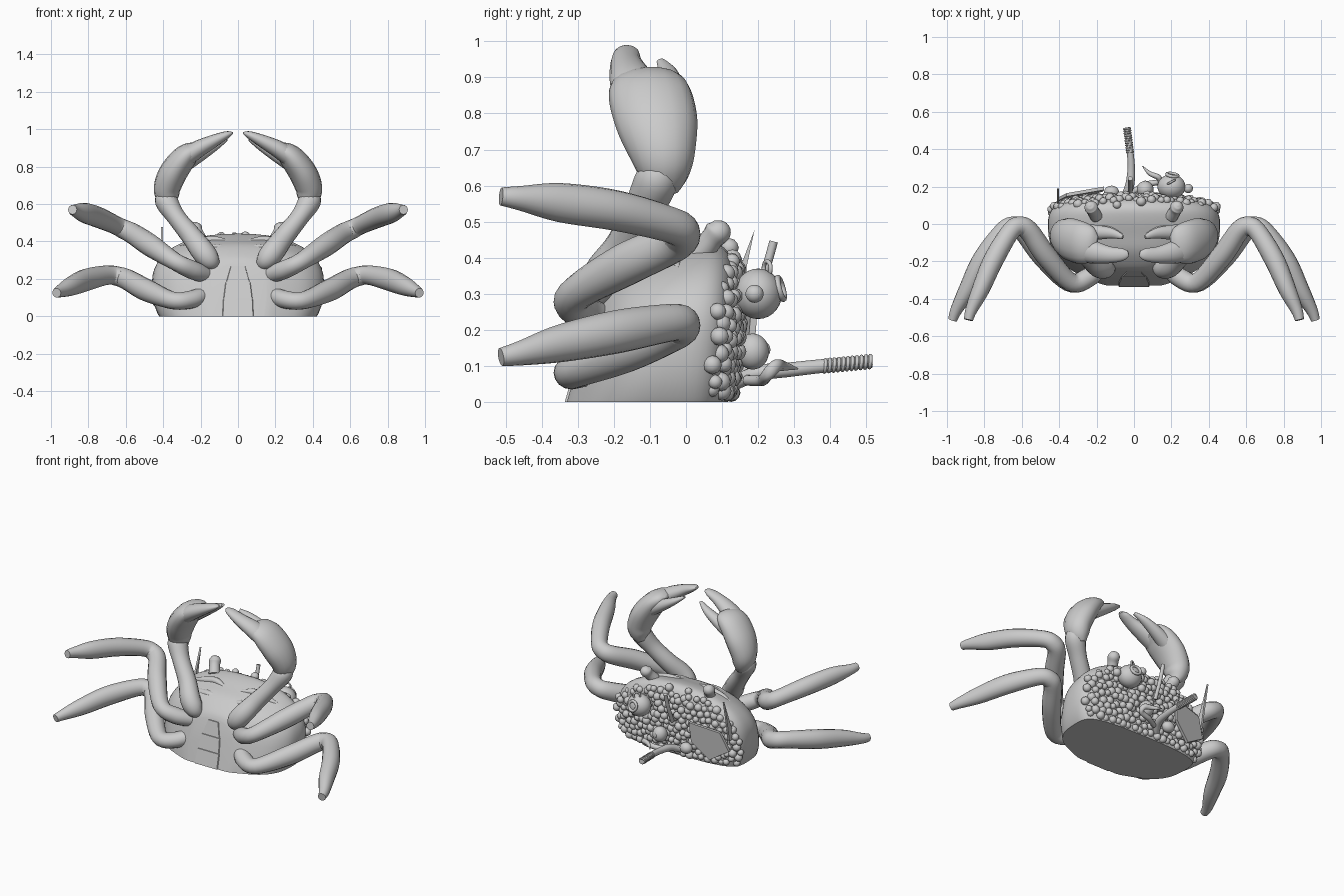
import bpy, bmesh, math, random
from mathutils import Vector, Matrix
random.seed(4)


def finish(name, bm, angle=60):
    bmesh.ops.recalc_face_normals(bm, faces=bm.faces)
    me = bpy.data.meshes.new(name)
    bm.to_mesh(me)
    bm.free()
    ob = bpy.data.objects.new(name, me)
    bpy.context.collection.objects.link(ob)
    bpy.ops.object.select_all(action='DESELECT')
    ob.select_set(True)
    bpy.context.view_layer.objects.active = ob
    bpy.ops.object.shade_smooth_by_angle(angle=math.radians(angle))
    return ob


def smooth_rows(rows, steps):
    """Catmull-Rom interpolation of any tuples."""
    out, n = [], len(rows)
    for i in range(n - 1):
        p = [rows[max(0, min(n - 1, i + k))] for k in (-1, 0, 1, 2)]
        for s in range(steps):
            t = s / steps
            out.append([0.5 * (2 * b + (c - a) * t + (2 * a - 5 * b + 4 * c - d) * t * t
                               + (3 * b - a - 3 * c + d) * t ** 3) for a, b, c, d in zip(*p)])
    return out + [list(rows[-1])]


def skin(bm, rings):
    loops = [[bm.verts.new(p) for p in r] for r in rings]
    n = len(loops[0])
    for a, b in zip(loops, loops[1:]):
        for j in range(n):
            bm.faces.new((a[j], a[(j + 1) % n], b[(j + 1) % n], b[j]))
    bm.faces.new(loops[0])
    bm.faces.new(loops[-1])


def tube(name, rows, ref, side=1, steps=6, n=16):
    """Rows are x, y, z, radius across, radius along ref."""
    rows = smooth_rows(rows, steps)
    pts = [Vector((r[0] * side, r[1], r[2])) for r in rows]
    rings = []
    for i, p in enumerate(pts):
        t = (pts[min(i + 1, len(pts) - 1)] - pts[max(i - 1, 0)]).normalized()
        u = t.cross(Vector(ref)).normalized()
        v = u.cross(t)
        ra, rb = rows[i][3], rows[i][4]
        rings.append([p + u * ra * math.cos(a) + v * rb * math.sin(a)
                      for a in (2 * math.pi * j / n for j in range(n))])
    bm = bmesh.new()
    skin(bm, rings)
    return finish(name, bm)


def ball(name, loc, scale, rot=(0, 0, 0)):
    bm = bmesh.new()
    m = (Matrix.Translation(loc) @ Matrix.Rotation(rot[2], 4, 'Z') @ Matrix.Rotation(rot[1], 4, 'Y')
         @ Matrix.Rotation(rot[0], 4, 'X') @ Matrix.Diagonal((*scale, 1)))
    bmesh.ops.create_uvsphere(bm, u_segments=24, v_segments=14, radius=1, matrix=m)
    return finish(name, bm)


def ring(name, loc, major, minor, rot):
    bpy.ops.mesh.primitive_torus_add(location=loc, rotation=rot, major_radius=major, minor_radius=minor,
                                     major_segments=24, minor_segments=8)
    bpy.context.object.name = name
    bpy.ops.object.shade_smooth()


# Body: oval sections from belly to back, sliced flat on the ground
sections = [(-.33, .15, .11, .33, .28), (-.315, .21, .15, .34, .28), (-.25, .36, .21, .35, .27),
            (-.16, .44, .24, .35, .24), (-.05, .46, .265, .35, .16), (.04, .45, .27, .35, .1),
            (.085, .40, .235, .32, .1), (.11, .28, .16, .25, .1), (.12, .1, .06, .1, .1)]
rings = []
for y, rx, up, down, tilt in smooth_rows(sections, 4):
    loop = []
    for j in range(48):
        a = 2 * math.pi * j / 48
        c, s = math.cos(a), math.sin(a)
        x = rx * math.copysign(abs(c) ** .85, c)
        z = .17 + (up if s > 0 else down) * math.copysign(abs(s) ** .85, s)
        loop.append((x, y + tilt * z, z))
    rings.append(loop)
bm = bmesh.new()
skin(bm, rings)
cut = bmesh.ops.bisect_plane(bm, geom=bm.verts[:] + bm.edges[:] + bm.faces[:],
                             plane_co=(0, 0, 0), plane_no=(0, 0, -1), clear_outer=True)
edges = [e for e in cut['geom_cut'] if isinstance(e, bmesh.types.BMEdge)]
bmesh.ops.holes_fill(bm, edges=edges, sides=0)
finish("body_shell", bm, 45)

# Belly flap: raised arch with segments
for i, (z0, z1, w0, w1) in enumerate([(0, .09, .1, .095), (.095, .18, .093, .08), (.185, .27, .075, .045)]):
    bm = bmesh.new()
    loops = []
    for z, w in ((z0, w0), (z1, w1)):
        y = -.33 + .28 * z
        loops.append([(-w, y + .03, z), (-w * .8, y - .006, z), (w * .8, y - .006, z), (w, y + .03, z)])
    skin(bm, loops)
    finish("belly_flap", bm, 30)

for s in (-1, 1):
    # Eyes and brow ridges
    tube("eye", [(.2, .04, .41, .035, .035), (.22, .07, .45, .032, .032), (.23, .09, .475, .036, .036),
                 (.235, .098, .495, .022, .022), (.236, .1, .502, .004, .004)], (1, 0, 0), s)
    tube("brow_ridge", [(.05, -.06, .40, .008, .008), (.14, -.03, .41, .022, .02),
                        (.24, -.03, .39, .02, .018), (.31, -.02, .37, .006, .006)], (0, 0, 1), s)
    tube("mouth_ridge", [(.04, -.13, .36, .01, .01), (.12, -.13, .365, .024, .022),
                         (.22, -.11, .35, .02, .02), (.3, -.09, .33, .006, .006)], (0, 0, 1), s)
    # Claws
    Y = (0, 1, 0)
    tube("claw_arm", [(.12, -.22, .27, .03, .03), (.15, -.235, .3, .055, .055), (.19, -.225, .35, .062, .06),
                      (.25, -.17, .43, .055, .055), (.33, -.12, .53, .05, .055), (.385, -.08, .62, .06, .06),
                      (.39, -.07, .67, .03, .03)], Y, s)
    tube("claw_hand", [(.36, -.06, .585, .03, .04), (.375, -.06, .63, .06, .07), (.378, -.065, .69, .072, .092),
                       (.345, -.08, .77, .075, .113), (.285, -.1, .85, .066, .115), (.23, -.11, .89, .045, .095),
                       (.2, -.115, .905, .012, .05)], Y, s)
    tube("claw_finger", [(.29, -.13, .84, .05, .07), (.22, -.15, .89, .047, .062), (.13, -.165, .937, .034, .045),
                         (.06, -.163, .97, .02, .033), (.03, -.155, .98, .006, .014)], Y, s)
    tube("claw_thumb", [(.28, -.05, .82, .045, .05), (.2, -.045, .865, .035, .04), (.12, -.05, .91, .022, .028),
                        (.06, -.07, .945, .008, .012)], Y, s)
    # Legs
    Z = (0, 0, 1)
    tube("upper_leg", [(.17, -.22, .22, .045, .045), (.25, -.29, .25, .052, .05), (.34, -.31, .295, .05, .047),
                       (.47, -.17, .38, .057, .06), (.56, -.04, .44, .054, .056), (.61, -.012, .465, .052, .052),
                       (.66, -.04, .49, .05, .05), (.75, -.19, .53, .054, .056), (.82, -.35, .553, .047, .054),
                       (.87, -.46, .565, .032, .034), (.885, -.513, .57, .024, .025)], Z, s)
    tube("lower_leg", [(.17, -.22, .12, .045, .045), (.25, -.29, .09, .052, .048), (.35, -.31, .085, .05, .047),
                       (.49, -.17, .14, .057, .06), (.59, -.04, .195, .054, .056), (.64, -.012, .213, .052, .052),
                       (.7, -.04, .22, .05, .052), (.81, -.19, .195, .054, .06), (.89, -.35, .162, .047, .052),
                       (.95, -.46, .135, .032, .034), (.97, -.513, .125, .024, .025)], Z, s)


# Pebbles crusting the back
def back_y(x, z):
    f = (x / .45) ** 2 + ((z - .17) / (.27 if z > .17 else .36)) ** 2
    return None if f > 1 else .05 + .1 * z + .072 * math.sqrt(1 - f)


bm = bmesh.new()
row, z = 0, .027
while z < .44:
    x = -.45 + .021 * (row % 2)
    while x < .45:
        px, pz = x + random.uniform(-.009, .009), max(.026, z + random.uniform(-.009, .009))
        y = back_y(px, pz)
        if y is not None:
            m = Matrix.Translation((px, y + random.uniform(-.004, .01), pz))
            bmesh.ops.create_icosphere(bm, subdivisions=2, radius=random.uniform(.019, .027), matrix=m)
        x += .042
    z += .037
    row += 1
finish("back_pebbles", bm, 80)

# Large round pot with mouth ring and side lugs
ball("pot", (.2, .2, .3), (.075, .066, .07))
tilt = (math.radians(-75), 0, math.radians(-10))
ring("pot_mouth", (.205, .262, .315), .03, .009, tilt)
ring("pot_handle", (.2, .225, .37), .02, .006, (math.radians(90), 0, .5))
ball("pot_lug", (.29, .19, .3), (.025, .025, .025))
# Small jar with ring handle
ball("small_jar", (.06, .185, .14), (.045, .045, .05))
ring("jar_handle", (.06, .21, .145), .018, .006, (0, math.radians(90), 0))
ball("shell_lump", (-.12, .17, .09), (.04, .035, .035))

# Stick beside the pot
tube("stick", [(-.02, .17, .24, .012, .012), (-.02, .215, .35, .012, .012), (-.02, .243, .445, .012, .012)],
     (1, 0, 0), n=10)

# Wrapped handle standing out of the back
tube("handle", [(-.06, .13, .05, .02, .02), (-.025, .2, .08, .024, .022), (-.015, .29, .09, .02, .02),
                (-.02, .38, .1, .018, .019), (-.038, .515, .112, .017, .017)], (0, 0, 1), n=12)
for i in range(11):
    t = i / 10
    ring("handle_wrap", (-.021 - .016 * t, .385 + .125 * t, .1 + .012 * t), .017, .005,
         (math.radians(85), 0, math.radians(7)))

# Curved hook
tube("hook", [(-.01, .17, .06, .015, .015), (.06, .21, .06, .016, .016), (.13, .225, .075, .015, .018),
              (.13, .25, .1, .015, .018), (.085, .27, .1, .012, .014), (.045, .31, .092, .002, .002)],
     (0, 0, 1), n=10)

# Flat shard and upright spike
for name, pts, off in (
        ("shard", [(-.16, .2, .28), (-.36, .165, .25), (-.41, .14, .13), (-.28, .16, .05), (-.17, .19, .15)],
         (0, -.018, 0)),
        ("spike", [(-.40, .08, .2), (-.40, .135, .2), (-.40, .165, .36), (-.40, .19, .477), (-.40, .145, .36)],
         (-.012, 0, 0))):
    bm = bmesh.new()
    skin(bm, [pts, [tuple(Vector(p) + Vector(off)) for p in pts]])
    finish(name, bm, 30)
